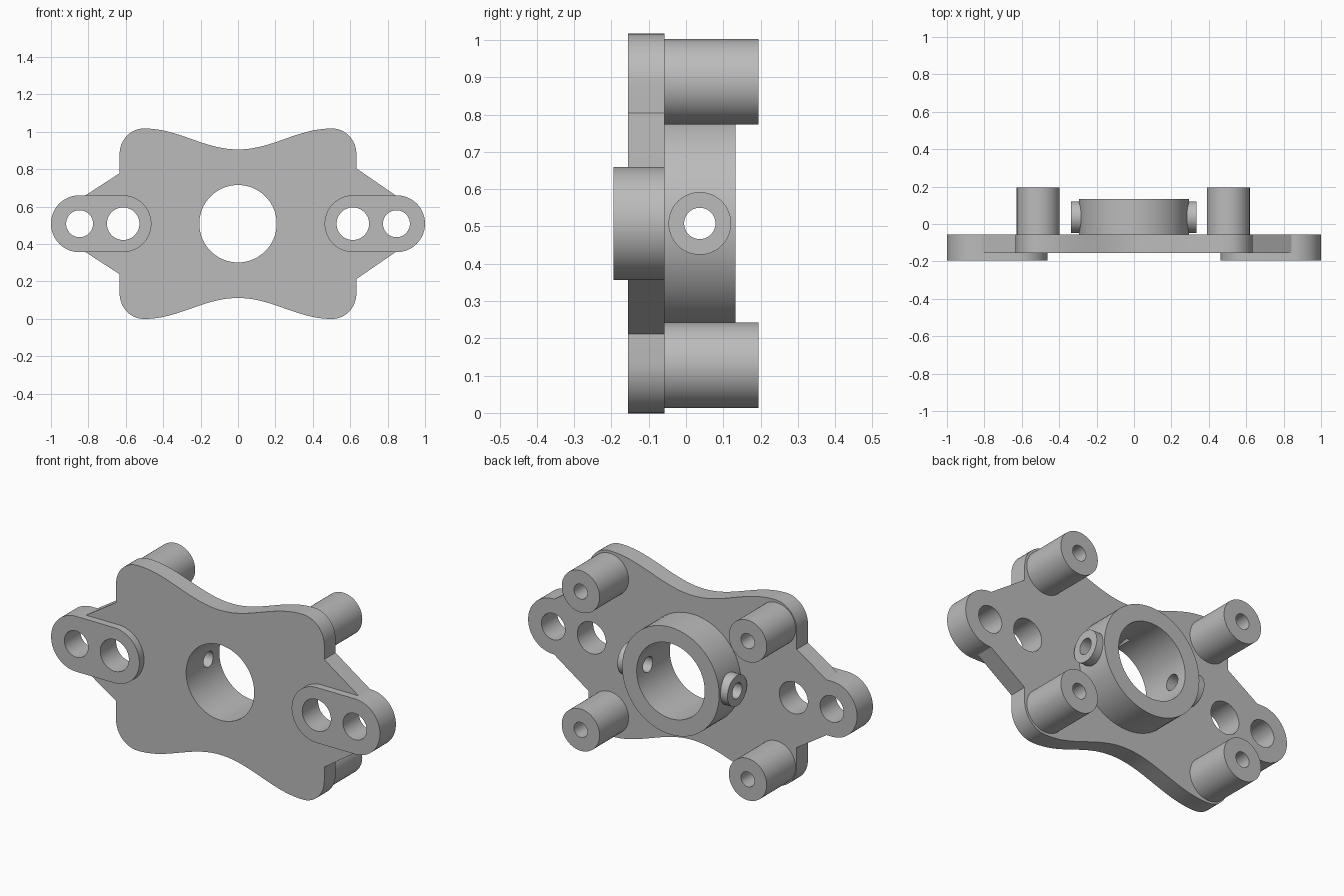
import bpy, bmesh
from math import sin, cos, pi, radians

default = bpy.data.objects.get("Cube")
if default:
    bpy.data.objects.remove(default, do_unlink=True)

MID = 0.508                      # height of the horizontal centre line
FRONT, BACK = -0.155, -0.057     # faces of the main plate
EAR_X, EAR_R = 0.848, 0.152

grey = bpy.data.materials.new("machined grey")
grey.use_nodes = True
grey.diffuse_color = (0.5, 0.5, 0.5, 1)
grey.node_tree.nodes["Principled BSDF"].inputs["Base Color"].default_value = (0.5, 0.5, 0.5, 1)


def prism(name, outline, y0, y1):
    """Extrude an (x, height) outline along y."""
    bm = bmesh.new()
    face = bm.faces.new([bm.verts.new((x, y0, MID + z)) for x, z in outline])
    ext = bmesh.ops.extrude_face_region(bm, geom=[face])["geom"]
    moved = [v for v in ext if isinstance(v, bmesh.types.BMVert)]
    bmesh.ops.translate(bm, verts=moved, vec=(0, y1 - y0, 0))
    bmesh.ops.recalc_face_normals(bm, faces=bm.faces)
    mesh = bpy.data.meshes.new(name)
    bm.to_mesh(mesh)
    bm.free()
    mesh.materials.append(grey)
    obj = bpy.data.objects.new(name, mesh)
    bpy.context.collection.objects.link(obj)
    return obj


def arc(cx, cz, rx, rz, start, end, steps):
    angles = [radians(start + (end - start) * i / steps) for i in range(steps + 1)]
    return [(cx + rx * cos(a), cz + rz * sin(a)) for a in angles]


def rod(name, x, z, r, y0, y1):
    return prism(name, arc(x, z, r, r, 0, 360, 64)[:-1], y0, y1)


def side_rod(name, r, x0, x1, y=0.037):
    """Cylinder lying along x through the collar's axis."""
    bpy.ops.mesh.primitive_cylinder_add(vertices=64, radius=r, depth=x1 - x0,
                                        location=((x0 + x1) / 2, y, MID),
                                        rotation=(0, pi / 2, 0))
    obj = bpy.context.object
    obj.name = name
    obj.data.materials.append(grey)
    return obj


def cut(obj, *cutters):
    for cutter in cutters:
        mod = obj.modifiers.new("hole", "BOOLEAN")
        mod.operation, mod.solver, mod.object = "DIFFERENCE", "EXACT", cutter
        bpy.context.view_layer.objects.active = obj
        bpy.ops.object.modifier_apply(modifier=mod.name)
        bpy.data.objects.remove(cutter, do_unlink=True)


def ear_holes(s):
    return [rod("cutter", s * 0.847, 0, 0.072, -0.5, 0.5),
            rod("cutter", s * 0.614, 0, 0.087, -0.5, 0.5)]


def quarter(notch, ear_start):
    """Plate edge from the top centre dip round to the ear tip."""
    wave = [(0.5 * i / 24, 0.397 + 0.056 * (1 - cos(pi * i / 24))) for i in range(24)]
    corner = arc(0.503, 0.374, 0.13, 0.135, 90, 0, 12)
    ear = [p for p in arc(EAR_X, 0, EAR_R, EAR_R, 90, 0, 20)]
    return wave + corner + [(0.633, notch), (ear_start, EAR_R)] + ear


# Main plate: the two sides have slightly different gussets
right = quarter(0.296, 0.842)
left = [(-x, z) for x, z in quarter(0.27, 0.815)]
below = lambda pts: [(x, -z) for x, z in pts]
outline = right + below(right)[-2::-1] + below(left)[1:] + left[-2:0:-1]
plate = prism("main_plate", outline, FRONT, BACK)
cut(plate, rod("cutter", 0, 0, 0.207, -0.5, 0.5), *ear_holes(1), *ear_holes(-1))
parts = [plate]

# Raised slotted pads on the front of the ears
for s, side in ((1, "left"), (-1, "right")):
    shape = arc(EAR_X, 0, EAR_R, EAR_R, -90, 90, 40) + arc(0.615, 0, EAR_R, EAR_R, 90, 270, 40)
    pad = prism(side + "_ear_pad", [(s * x, z) for x, z in shape], -0.195, FRONT)
    cut(pad, *ear_holes(s))
    parts.append(pad)

# Central collar with a cross hole
collar = rod("collar", 0, 0, 0.295, BACK, 0.133)
cut(collar, rod("cutter", 0, 0, 0.207, -0.5, 0.5), side_rod("cutter", 0.042, -0.6, 0.6))
parts.append(collar)

# Screw bosses on the sides of the collar
for side, x0, x1 in (("left", 0.255, 0.333), ("right", -0.337, -0.255)):
    boss = side_rod(side + "_collar_boss", 0.084, x0, x1)
    cut(boss, side_rod("cutter", 0.042, -0.6, 0.6))
    parts.append(boss)

# Four standoff posts with blind bores
for side, x in (("left", 0.504), ("right", -0.512)):
    for level, z in (("upper", 0.38), ("lower", -0.38)):
        post = rod(f"{level}_{side}_post", x, z, 0.115, BACK, 0.195)
        cut(post, rod("cutter", x, z, 0.041, -0.03, 0.4))
        parts.append(post)

# Smooth round walls, crisp edges
bpy.ops.object.select_all(action="DESELECT")
for part in parts:
    bm = bmesh.new()
    bm.from_mesh(part.data)
    bmesh.ops.remove_doubles(bm, verts=bm.verts, dist=0.0001)
    bm.to_mesh(part.data)
    bm.free()
    part.select_set(True)
bpy.context.view_layer.objects.active = plate
bpy.ops.object.shade_smooth_by_angle(angle=radians(30))
